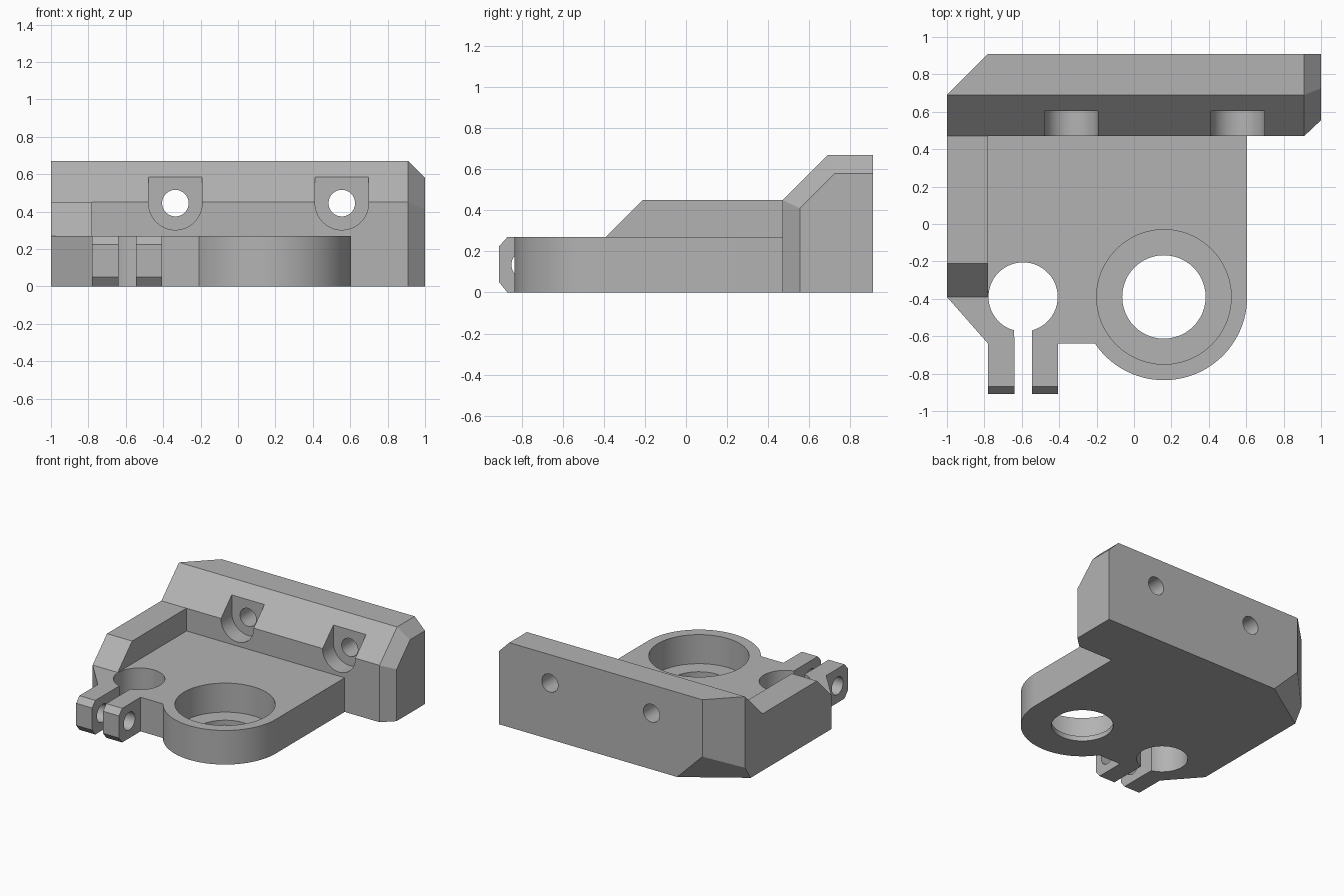
import bpy
import bmesh
from math import sin, cos, pi, asin, atan2, radians
from mathutils import Vector

if "Cube" in bpy.data.objects:
    bpy.data.objects.remove(bpy.data.objects["Cube"])

grey = bpy.data.materials.new("machined_grey")
grey.use_nodes = True
colour = (0.45, 0.45, 0.45, 1)
grey.diffuse_color = colour
grey.node_tree.nodes["Principled BSDF"].inputs["Base Color"].default_value = colour


def finish(name, bm):
    bmesh.ops.recalc_face_normals(bm, faces=bm.faces[:])
    mesh = bpy.data.meshes.new(name)
    bm.to_mesh(mesh)
    bm.free()
    mesh.materials.append(grey)
    obj = bpy.data.objects.new(name, mesh)
    bpy.context.collection.objects.link(obj)
    return obj


def prism(name, profile, axis, low, high):
    """Extrude a 2D profile along one axis between two positions."""
    place = {"x": lambda a, b, d: (d, a, b),
             "y": lambda a, b, d: (a, d, b),
             "z": lambda a, b, d: (a, b, d)}[axis]
    bm = bmesh.new()
    face = bm.faces.new([bm.verts.new(place(a, b, low)) for a, b in profile])
    out = bmesh.ops.extrude_face_region(bm, geom=[face])
    verts = [v for v in out["geom"] if isinstance(v, bmesh.types.BMVert)]
    bmesh.ops.translate(bm, verts=verts, vec=Vector(place(0, 0, high - low)))
    return finish(name, bm)


def arc(centre, radius, start, end, steps=48):
    angles = [start + (end - start) * i / steps for i in range(steps + 1)]
    return [(centre[0] + radius * cos(t), centre[1] + radius * sin(t)) for t in angles]


def circle(centre, radius):
    return arc(centre, radius, 0, 2 * pi)[:-1]


def cut(obj, cutter):
    cutter.hide_render = True
    mod = obj.modifiers.new("cut", "BOOLEAN")
    mod.operation = "DIFFERENCE"
    mod.solver = "EXACT"
    mod.object = cutter
    bpy.context.view_layer.objects.active = obj
    bpy.ops.object.modifier_apply(modifier=mod.name)
    bpy.data.objects.remove(cutter)


# Base plate: split clamp bore on one side, round boss on the other
PLATE, FRONT = 0.27, -0.64
clamp, clamp_r = (-0.593, -0.39), 0.185
boss, boss_r = (0.16, -0.39), 0.445
gap = asin(0.0475 / clamp_r)
boss_start = atan2(FRONT - boss[1], -0.368)
outline = [(-1, 0.47), (-1, -0.39), (-0.78, FRONT), (-0.64, FRONT)]
outline += arc(clamp, clamp_r, -pi / 2 - gap, -5 * pi / 2 + gap)
outline += [(-0.545, FRONT), (-0.405, FRONT)]
outline += arc(boss, boss_r, boss_start, 0)
outline += [(boss[0] + boss_r, 0.47)]
plate = prism("base_plate", outline, "z", 0, PLATE)
cut(plate, prism("bore_cutter", circle(boss, 0.223), "z", -0.1, 0.4))
cut(plate, prism("counterbore_cutter", circle(boss, 0.36), "z", 0.04, 0.4))
parts = [plate]

# Clamp ears with a cross hole for the clamping bolt
ear = [(FRONT, 0), (-0.87, 0), (-0.91, 0.05), (-0.91, 0.225), (-0.87, PLATE), (FRONT, PLATE)]
for name, low, high in (("right_clamp_ear", -0.78, -0.64), ("left_clamp_ear", -0.545, -0.405)):
    obj = prism(name, ear, "x", low, high)
    cut(obj, prism("bolt_cutter", circle((-0.78, 0.135), 0.07), "x", low - 0.1, high + 0.1))
    parts.append(obj)

# Raised side wall with a sloped front end
wall = [(-0.39, PLATE), (0.47, PLATE), (0.47, 0.45), (-0.21, 0.45)]
parts.append(prism("side_wall", wall, "x", -1, -0.78))

# Mounting block: convex body with chamfered ends
left_profile = [(0.47, 0), (0.47, 0.45), (0.69, 0.67), (0.91, 0.67)]
left_end = [(0.555, 0), (0.555, 0.41), (0.725, 0.58), (0.91, 0.58), (0.91, 0)]
corners = [(0.91, y, z) for y, z in left_profile] + [(1, y, z) for y, z in left_end]
corners += [(-1, y, z) for y, z in left_profile[:3]]
corners += [(-0.78, 0.91, 0.67), (-0.78, 0.91, 0.22), (-0.56, 0.91, 0),
            (-1, 0.62, 0), (-1, 0.69, 0.106)]
bm = bmesh.new()
for co in corners:
    bm.verts.new(co)
bmesh.ops.convex_hull(bm, input=bm.verts[:])
bmesh.ops.dissolve_limit(bm, angle_limit=radians(2), verts=bm.verts[:], edges=bm.edges[:])
block = finish("mounting_block", bm)

# Screw pockets and through holes in the block
for x in (-0.335, 0.555):
    pocket = arc((x, 0.445), 0.143, pi, 2 * pi) + [(x + 0.143, 0.8), (x - 0.143, 0.8)]
    cut(block, prism("pocket_cutter", pocket, "y", 0.3, 0.605))
    cut(block, prism("screw_cutter", circle((x, 0.445), 0.071), "y", 0.3, 1.1))
parts.append(block)

# Smooth the bores, keep machined edges sharp
bpy.ops.object.select_all(action="DESELECT")
for obj in parts:
    obj.select_set(True)
bpy.context.view_layer.objects.active = block
bpy.ops.object.shade_smooth_by_angle(angle=radians(20))
